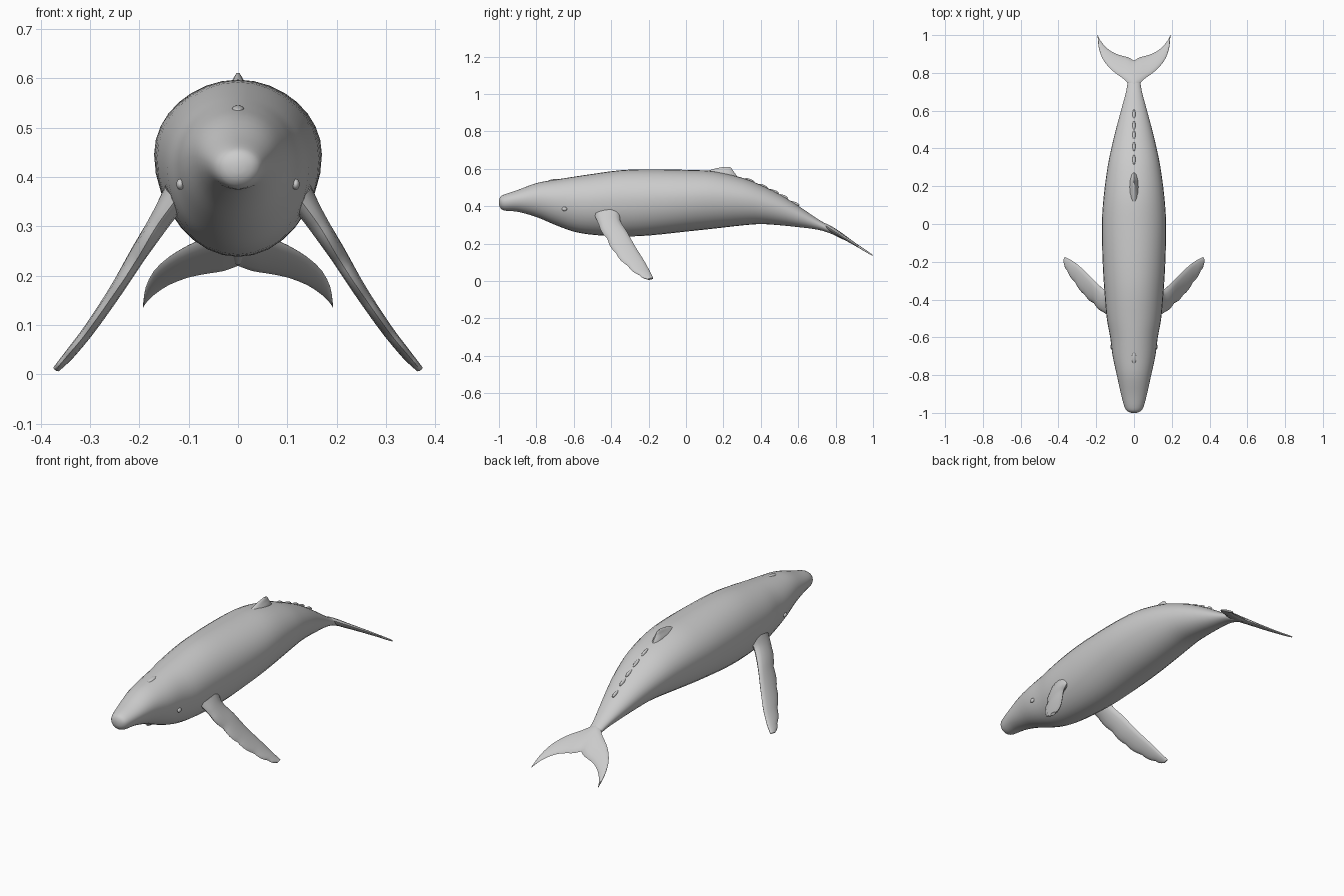
import bpy, bmesh, math
from mathutils import Vector

if "Cube" in bpy.data.objects:
    bpy.data.objects.remove(bpy.data.objects["Cube"])


def smooth_path(rows, steps):
    """Catmull-Rom interpolation through rows of numbers."""
    pts = [Vector(r) for r in rows]
    ext = [2 * pts[0] - pts[1]] + pts + [2 * pts[-1] - pts[-2]]
    out = []
    for i in range(len(pts) - 1):
        a, b, c, d = ext[i:i + 4]
        for s in range(steps):
            t = s / steps
            out.append(0.5 * (2 * b + (c - a) * t + (2 * a - 5 * b + 4 * c - d) * t * t
                              + (3 * b - a - 3 * c + d) * t ** 3))
    return out + [pts[-1]]


def loft(name, rings):
    """Skin a list of closed rings and cap both ends."""
    bm = bmesh.new()
    vs = [[bm.verts.new(p) for p in r] for r in rings]
    n = len(rings[0])
    for a, b in zip(vs, vs[1:]):
        for i in range(n):
            j = (i + 1) % n
            bm.faces.new((a[i], a[j], b[j], b[i]))
    bm.faces.new(vs[0])
    bm.faces.new(vs[-1])
    bmesh.ops.recalc_face_normals(bm, faces=bm.faces)
    me = bpy.data.meshes.new(name)
    bm.to_mesh(me)
    bm.free()
    ob = bpy.data.objects.new(name, me)
    bpy.context.collection.objects.link(ob)
    shade(ob)
    return ob


def shade(ob):
    bpy.ops.object.select_all(action='DESELECT')
    ob.select_set(True)
    bpy.context.view_layer.objects.active = ob
    bpy.ops.object.shade_smooth_by_angle(angle=math.radians(50))


def blade(name, edges, normal, n=14):
    """Lens-shaped fin: edges = (leading point, trailing point, half thickness)."""
    normal = Vector(normal).normalized()
    rings = []
    for lead, trail, h in edges:
        ring = []
        for k in range(n):
            a = math.tau * k / n
            ring.append(lead.lerp(trail, (1 - math.cos(a)) / 2) + normal * h * math.sin(a))
        rings.append(ring)
    return loft(name, rings)


# body: y, top, bottom, half width
stations = [
    (-1.0, .432, .408, .012), (-.992, .45, .39, .034), (-.97, .463, .376, .05),
    (-.9, .486, .37, .069), (-.8, .523, .342, .091), (-.7, .541, .30, .113),
    (-.6, .557, .264, .126), (-.5, .572, .247, .144), (-.35, .592, .238, .157),
    (-.2, .597, .243, .166), (0, .594, .264, .17), (.15, .586, .28, .16),
    (.3, .552, .297, .14), (.4, .513, .304, .12), (.5, .464, .298, .096),
    (.6, .402, .288, .069), (.7, .334, .275, .042), (.77, .292, .255, .03),
    (.84, .246, .222, .012)]
rings = []
for y, top, bot, w in smooth_path(stations, 3):
    mid = bot + (top - bot) * .55
    ring = []
    for k in range(32):
        a = math.tau * k / 32
        s = math.sin(a)
        ring.append((w * math.cos(a), y, mid + s * ((top - mid) if s > 0 else (mid - bot))))
    rings.append(ring)
loft("body", rings)

# tail flukes: x, leading y, trailing y, half thickness
half = smooth_path([(0, .72, .865, .015), (.03, .745, .882, .014), (.06, .772, .89, .012),
                    (.1, .80, .903, .010), (.14, .838, .928, .008), (.17, .882, .96, .006),
                    (.187, .935, .987, .005), (.192, .985, 1.0, .003)], 2)
slope = lambda y: .312 - (y - .72) * .63
span = [(-x, a, b, h) for x, a, b, h in reversed(half[1:])] + [tuple(r) for r in half]
blade("tail_flukes", [(Vector((x, a, slope(a))), Vector((x, b, slope(b))), h)
                      for x, a, b, h in span], (0, .53, .85))

# flippers with a knobbly leading edge: leading xyz, trailing xyz, half thickness
rows = smooth_path([(.125, -.49, .355, .125, -.35, .375, .028),
                    (.165, -.465, .30, .15, -.352, .325, .022),
                    (.21, -.42, .225, .195, -.315, .262, .017),
                    (.26, -.375, .15, .24, -.27, .182, .014),
                    (.31, -.31, .08, .29, -.222, .105, .012),
                    (.35, -.25, .032, .335, -.19, .045, .010),
                    (.37, -.205, .008, .365, -.175, .014, .007)], 6)
edges = []
for i, r in enumerate(rows):
    lead, trail = Vector(r[0:3]), Vector(r[3:6])
    bump = .007 * abs(math.sin(i * math.pi / 6)) if i > 6 else 0
    lead += (lead - trail).normalized() * bump
    edges.append((lead, trail, r[6]))
flipper = blade("flippers", edges, (.8, -.05, .55))
mirror = flipper.modifiers.new("mirror", 'MIRROR')
mirror.use_axis[0] = True

# dorsal fin: z, leading y, trailing y, half thickness
blade("dorsal_fin", [(Vector((0, a, z)), Vector((0, b, z)), h) for z, a, b, h in smooth_path(
    [(.55, .06, .28, .03), (.575, .09, .262, .024), (.592, .125, .25, .014),
     (.603, .165, .243, .008), (.61, .20, .232, .003)], 3)], (1, 0, 0))


def knob(name, loc, size, tilt=0):
    bpy.ops.mesh.primitive_uv_sphere_add(segments=16, ring_count=8, location=loc,
                                         rotation=(tilt, 0, 0))
    ob = bpy.context.object
    ob.name = name
    ob.scale = size
    shade(ob)


# knuckles along the tail ridge
for y, z in ((.34, .537), (.41, .507), (.47, .478), (.52, .451), (.58, .414)):
    knob("ridge_knuckle", (0, y, z), (.008, .028, .009), -.35)

# blowhole and eyes
knob("blowhole", (0, -.71, .538), (.012, .03, .006), .15)
for side in (-1, 1):
    knob("eye", (side * .117, -.65, .385), (.008, .014, .011))
